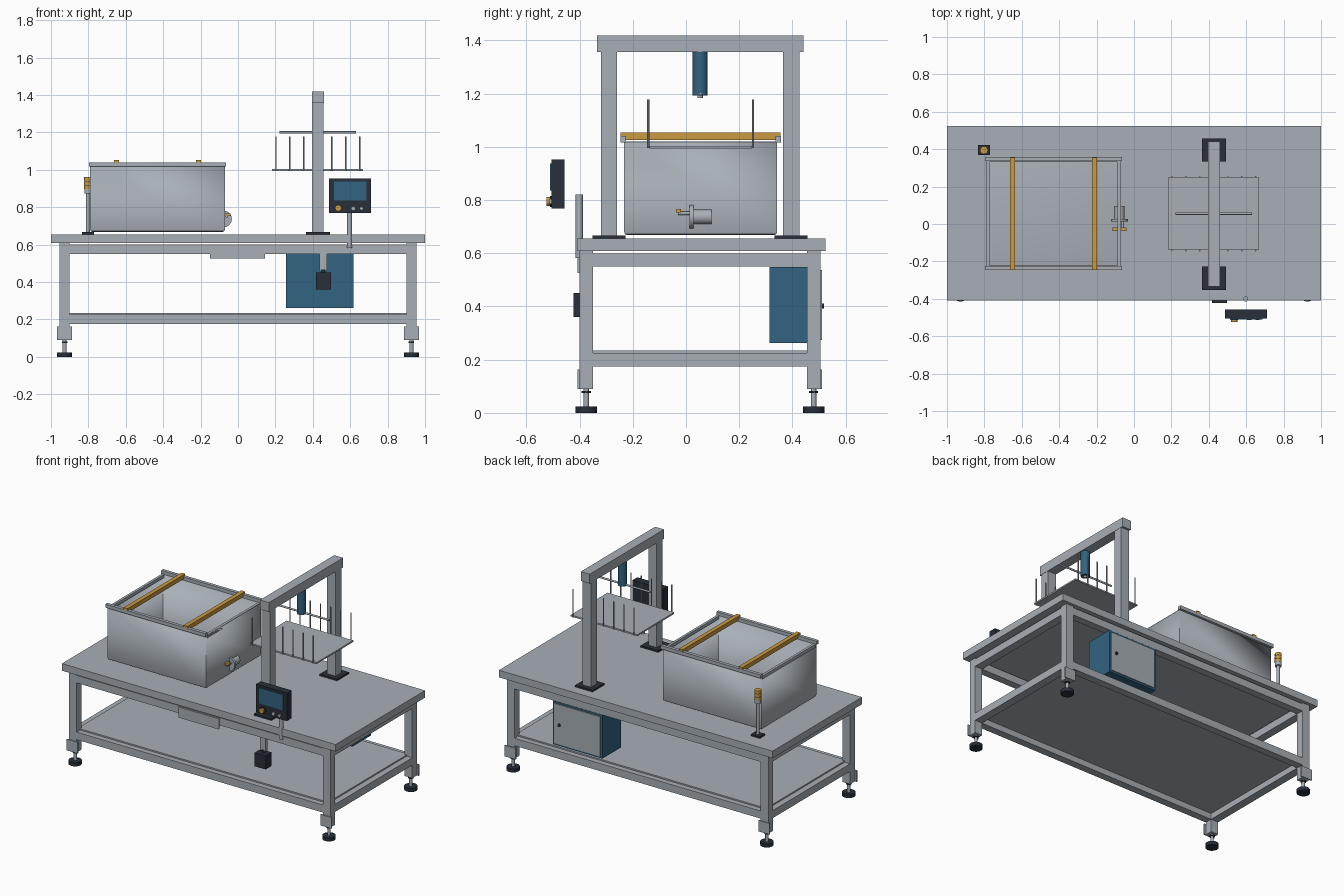
import bpy, bmesh, math
from mathutils import Matrix, Vector

if "Cube" in bpy.data.objects:
    bpy.data.objects.remove(bpy.data.objects["Cube"])


def material(name, rgb):
    m = bpy.data.materials.new(name)
    m.diffuse_color = (*rgb, 1)
    m.use_nodes = True
    m.node_tree.nodes["Principled BSDF"].inputs["Base Color"].default_value = m.diffuse_color
    return m


GREY = material("brushed grey", (0.39, 0.43, 0.47))
DARK = material("dark plastic", (0.021, 0.028, 0.042))
BLUE = material("deep blue", (0.032, 0.125, 0.22))
AMBER = material("amber", (0.60, 0.32, 0.05))


def finish(name, bm, mat, smooth=False):
    bmesh.ops.recalc_face_normals(bm, faces=bm.faces)
    me = bpy.data.meshes.new(name)
    bm.to_mesh(me)
    bm.free()
    me.materials.append(mat)
    ob = bpy.data.objects.new(name, me)
    bpy.context.collection.objects.link(ob)
    if smooth:
        bpy.ops.object.select_all(action='DESELECT')
        ob.select_set(True)
        bpy.context.view_layer.objects.active = ob
        bpy.ops.object.shade_smooth_by_angle()
    return ob


def box(name, x, y, z, mat=GREY):
    """Box from (min, max) pairs along each axis."""
    bm = bmesh.new()
    bmesh.ops.create_cube(bm, size=1)
    for v in bm.verts:
        v.co = Vector([(r[0] + r[1]) / 2 + c * (r[1] - r[0])
                       for r, c in zip((x, y, z), v.co)])
    return finish(name, bm, mat)


def rod(name, a, b, r, mat=GREY, seg=24):
    """Capped cylinder from point a to point b."""
    a, b = Vector(a), Vector(b)
    bm = bmesh.new()
    rot = (b - a).to_track_quat('Z', 'Y').to_matrix().to_4x4()
    bmesh.ops.create_cone(bm, cap_ends=True, segments=seg, radius1=r, radius2=r,
                          depth=(b - a).length,
                          matrix=Matrix.Translation((a + b) / 2) @ rot)
    return finish(name, bm, mat, True)


# Bench top, rails and shelf
box("bench_top", (-1, 1), (-0.41, 0.525), (0.608, 0.655))
FRONT, BACK = (-0.40, -0.35), (0.455, 0.505)
for label, y in (("front", FRONT), ("back", BACK)):
    box(label + "_upper_rail", (-0.9, 0.9), y, (0.55, 0.60))
    box(label + "_lower_rail", (-0.9, 0.9), y, (0.175, 0.225))
for label, s in (("left", -1), ("right", 1)):
    x = tuple(sorted((s * 0.9, s * 0.955)))
    box(label + "_upper_rail", x, (-0.35, 0.455), (0.55, 0.60))
    box(label + "_lower_rail", x, (-0.35, 0.455), (0.175, 0.225))
box("shelf", (-0.915, 0.915), (-0.365, 0.47), (0.215, 0.234))

# Legs with brackets and levelling feet
for sx in (-1, 1):
    for y, outer in ((FRONT, -0.404), (BACK, 0.508)):
        x = tuple(sorted((sx * 0.9, sx * 0.955)))
        yc, xc = sum(y) / 2, sx * 0.9275
        box("leg", x, y, (0.09, 0.61))
        box("leg_bracket", (xc - 0.04, xc + 0.04), (outer - 0.004, outer + 0.004),
            (0.09, 0.163))
        rod("foot_stem", (xc, yc, 0.02), (xc, yc, 0.09), 0.010)
        rod("foot_nut", (xc, yc, 0.074), (xc, yc, 0.083), 0.017, DARK, 6)
        rod("foot_pad", (xc, yc, 0), (xc, yc, 0.024), 0.040, DARK)

# Front plate on the bench edge
box("front_plate", (-0.15, 0.145), (-0.408, -0.399), (0.525, 0.595))

# Open tank: box without a top, softened base edges, thickened inward
bm = bmesh.new()
bmesh.ops.create_cube(bm, size=1)
for v in bm.verts:
    v.co = Vector((-0.43 + v.co.x * 0.72, 0.055 + v.co.y * 0.575,
                   0.843 + v.co.z * 0.35))
bmesh.ops.delete(bm, geom=[f for f in bm.faces if f.normal.z > 0.9], context='FACES')
bmesh.ops.bevel(bm, geom=[e for e in bm.edges if all(v.co.z < 0.7 for v in e.verts)],
                offset=0.012, segments=2, affect='EDGES', profile=0.5)
tank = finish("tank", bm, GREY, True)
mod = tank.modifiers.new("wall", 'SOLIDIFY')
mod.thickness = 0.016
mod.offset = -1
for y in ((-0.247, -0.225), (0.336, 0.358)):
    box("tank_side_rim", (-0.797, -0.065), y, (1.017, 1.04))
for x in ((-0.79, -0.773), (-0.087, -0.07)):
    box("tank_end_rim", x, (-0.225, 0.336), (1.0, 1.02))
for x in (-0.649, -0.211):
    box("hanging_bar", (x - 0.014, x + 0.014), (-0.247, 0.356), (1.025, 1.053), AMBER)

# Drain valve on the tank end
rod("valve_body", (-0.078, 0.025, 0.737), (-0.078, 0.096, 0.737), 0.028)
rod("valve_flange", (-0.078, 0.013, 0.737), (-0.078, 0.028, 0.737), 0.045)
rod("valve_stem", (-0.06, -0.03, 0.75), (-0.06, 0.02, 0.75), 0.007)
box("valve_handle", (-0.115, -0.04), (-0.038, -0.018), (0.754, 0.767), AMBER)

# Signal tower
TX, TY = -0.802, 0.395
box("tower_base", (TX - 0.033, TX + 0.033), (TY - 0.027, TY + 0.027), (0.655, 0.666), DARK)
rod("tower_pole", (TX, TY, 0.66), (TX, TY, 0.88), 0.010)
rod("tower_socket", (TX, TY, 0.873), (TX, TY, 0.897), 0.020)
for i in range(3):
    z = 0.897 + i * 0.022
    rod("tower_lamp", (TX, TY, z), (TX, TY, z + 0.019), 0.021, AMBER)
    if i < 2:
        rod("tower_gap", (TX, TY, z + 0.019), (TX, TY, z + 0.022), 0.019, DARK)

# Gantry
for y0, y1 in ((-0.32, -0.26), (0.364, 0.426)):
    yc = (y0 + y1) / 2
    box("gantry_column", (0.396, 0.458), (y0, y1), (0.66, 1.36))
    box("column_base", (0.363, 0.491), (yc - 0.062, yc + 0.062), (0.655, 0.666), DARK)
box("gantry_beam", (0.395, 0.46), (-0.334, 0.441), (1.357, 1.419))
rod("lift_cylinder", (0.427, 0.053, 1.36), (0.427, 0.053, 1.193), 0.028, BLUE, 32)
rod("lift_piston", (0.427, 0.053, 1.195), (0.427, 0.053, 1.184), 0.010)
rod("lift_crossbar", (0.223, 0.055, 1.2), (0.63, 0.055, 1.2), 0.006)

# Lift tray with upright pins
box("lift_tray", (0.182, 0.669), (-0.137, 0.248), (0.993, 1.003))
for i in range(7):
    x = 0.203 + i * 0.0745
    for y in (-0.142, 0.252):
        rod("tray_pin", (x, y, 0.995), (x, y, 1.178), 0.004, GREY, 10)

# Control panel on a post
rod("panel_post", (0.597, -0.401, 0.583), (0.597, -0.401, 0.82), 0.0135)
box("control_panel", (0.486, 0.71), (-0.505, -0.456), (0.768, 0.953), DARK)
box("panel_screen", (0.512, 0.688), (-0.511, -0.504), (0.835, 0.938), BLUE)
rod("stop_collar", (0.536, -0.503, 0.795), (0.536, -0.512, 0.795), 0.021, DARK)
rod("stop_button", (0.536, -0.510, 0.795), (0.536, -0.524, 0.795), 0.017, AMBER)
for x, r in ((0.616, 0.012), (0.66, 0.010)):
    rod("push_button", (x, -0.503, 0.793), (x, -0.514, 0.793), r)

# Hanging switch box under the front rail
box("switch_bracket", (0.437, 0.475), (-0.392, -0.372), (0.46, 0.56))
rod("switch_knob", (0.456, -0.385, 0.445), (0.456, -0.385, 0.468), 0.012, DARK)
box("switch_box", (0.417, 0.497), (-0.422, -0.36), (0.36, 0.45), DARK)

# Electrical cabinet with a rear door
box("cabinet", (0.257, 0.617), (0.314, 0.506), (0.262, 0.549), BLUE)
box("cabinet_door", (0.269, 0.605), (0.505, 0.512), (0.274, 0.537))
rod("door_latch", (0.568, 0.510, 0.402), (0.568, 0.518, 0.402), 0.010, DARK)
